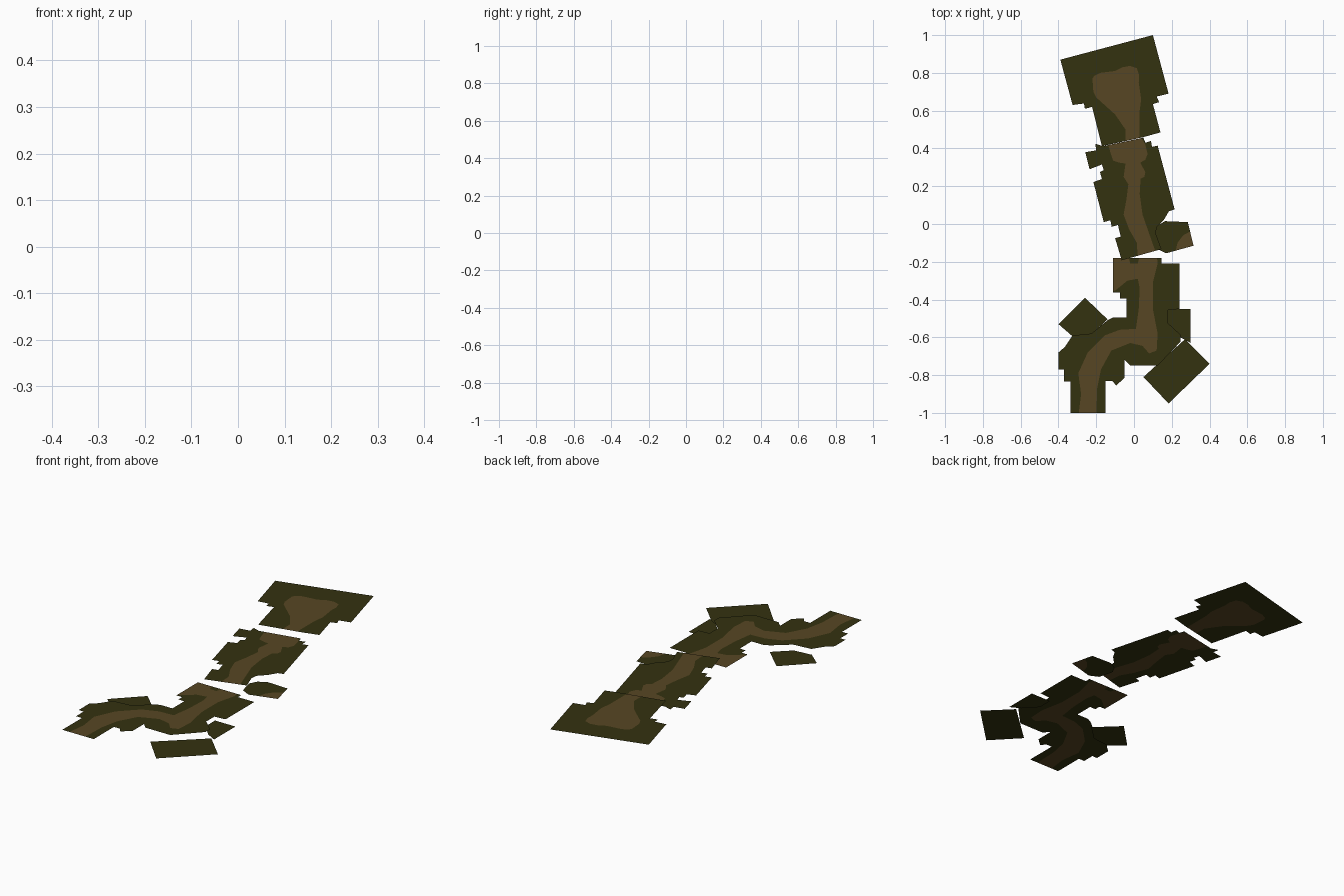
import bpy, bmesh
from mathutils import Vector
from mathutils.geometry import delaunay_2d_cdt


def make_material(name, color):
    m = bpy.data.materials.new(name)
    m.diffuse_color = (*color, 1)
    return m


GRASS = make_material("dark_grass", (0.034, 0.032, 0.005))
DIRT = make_material("brown_dirt", (0.097, 0.062, 0.017))


def inside(p, poly):
    hit = False
    for (x1, y1), (x2, y2) in zip(poly, poly[1:] + poly[:1]):
        if (y1 > p.y) != (y2 > p.y) and p.x < (x2 - x1) * (p.y - y1) / (y2 - y1) + x1:
            hit = not hit
    return hit


def terrace(name, z, outline, dirt=None, hole=None):
    """Flat ground sheet at height z, with the dirt area cut into its faces."""
    pts, edges = [], []
    for loop in (outline, dirt or [], hole or []):
        n, k = len(pts), len(loop)
        pts += [Vector(p) for p in loop]
        edges += [(n + i, n + (i + 1) % k) for i in range(k)]
    vs, _, fs, *_ = delaunay_2d_cdt(pts, edges, [], 0, 1e-5)
    bm = bmesh.new()
    bv = [bm.verts.new((v.x, v.y, z)) for v in vs]
    for f in fs:
        c = sum((vs[i] for i in f), Vector((0, 0))) / len(f)
        if not inside(c, outline):
            continue
        face = bm.faces.new([bv[i] for i in f])
        on_dirt = dirt and inside(c, dirt) and not (hole and inside(c, hole))
        face.material_index = 1 if on_dirt else 0
        face.normal_update()
        if face.normal.z < 0:
            face.normal_flip()
    bmesh.ops.delete(bm, geom=[v for v in bm.verts if not v.link_faces], context='VERTS')
    me = bpy.data.meshes.new(name)
    bm.to_mesh(me)
    bm.free()
    me.materials.append(GRASS)
    me.materials.append(DIRT)
    ob = bpy.data.objects.new(name, me)
    bpy.context.collection.objects.link(ob)


LOW, MID, HIGH, TOP = 0.0, 0.033, 0.066, 0.098

# Top terrace with a wide clearing
terrace("top_terrace", TOP,
    [(-.39, .87), (.10, 1), (.183, .69), (.12, .675), (.133, .645), (.10, .635), (.14, .485),
     (.05, .46), (-.17, .412), (-.222, .62), (-.26, .61), (-.265, .638), (-.325, .63)],
    [(-.22, .77), (-.21, .785), (-.18, .8), (-.1, .81), (-.06, .83), (-.02, .837), (.015, .825),
     (.027, .79), (.025, .75), (.038, .66), (.03, .6), (.03, .44), (-.045, .42), (-.045, .5),
     (-.1, .58), (-.2, .67), (-.215, .7)])

# Middle terrace with a straight path
terrace("middle_terrace", HIGH,
    [(-.2, .39), (-.205, .425), (-.165, .412), (.05, .457), (.06, .43), (.09, .44), (.095, .408),
     (.125, .415), (.215, .077), (.185, .068), (.16, .025), (.12, -.015), (.115, -.05),
     (.145, -.133), (-.065, -.192), (-.1, -.075), (-.07, -.067), (-.085, -.005), (-.118, -.015),
     (-.125, .02), (-.16, .01), (-.215, .222), (-.17, .238), (-.18, .275), (-.16, .285),
     (-.17, .315), (-.235, .29), (-.258, .38)],
    [(-.14, .43), (.03, .47), (.06, .42), (.072, .37), (.06, .34), (.033, .325), (.06, .275),
     (.055, .25), (.035, .24), (.03, .16), (.045, .05), (.08, -.05), (.115, -.15), (.02, -.18),
     (.015, -.1), (-.025, -.03), (-.055, .05), (-.04, .13), (-.03, .21), (-.055, .25),
     (-.045, .32), (-.08, .325), (-.11, .335), (-.125, .38)])

# Side ledge next to the middle terrace
terrace("side_ledge", MID,
    [(.165, .015), (.285, .01), (.315, -.115), (.17, -.155), (.12, -.13), (.1, -.05), (.12, -.01)],
    [(.215, -.17), (.23, -.1), (.26, -.06), (.305, -.035), (.34, -.14)])

# Lower terrace with a winding path
terrace("lower_terrace", MID,
    [(-.11, -.18), (.145, -.18), (.145, -.208), (.242, -.208), (.242, -.45), (.18, -.455),
     (.18, -.525), (.245, -.585), (.245, -.625), (.125, -.75), (-.02, -.75), (-.05, -.72),
     (-.05, -.815), (-.095, -.855), (-.115, -.83), (-.15, -.83), (-.15, -1), (-.335, -1),
     (-.335, -.835), (-.37, -.835), (-.37, -.77), (-.4, -.77), (-.4, -.68), (-.365, -.65),
     (-.325, -.59), (-.225, -.58), (-.14, -.51), (-.11, -.495), (-.04, -.495), (-.04, -.395),
     (-.075, -.395), (-.075, -.362), (-.11, -.362)],
    [(-.13, -.16), (.12, -.16), (.125, -.21), (.1, -.31), (.1, -.45), (.125, -.58), (.12, -.67),
     (.08, -.685), (.045, -.645), (-.02, -.63), (-.12, -.67), (-.175, -.77), (-.195, -.87),
     (-.2, -1.02), (-.295, -1.02), (-.28, -.9), (-.295, -.79), (-.245, -.68), (-.155, -.59),
     (-.075, -.56), (.01, -.555), (.025, -.45), (.03, -.34), (.02, -.29), (-.035, -.3),
     (-.09, -.345), (-.13, -.37)],
    [(-.03, -.165), (-.02, -.21), (.02, -.21), (.03, -.165)])

# Lowest grass ledges around the lower terrace
terrace("left_ledge", LOW,
    [(-.4, -.53), (-.26, -.39), (-.14, -.505), (-.225, -.585), (-.325, -.595)])
terrace("right_ledge", LOW,
    [(.05, -.81), (.183, -.95), (.4, -.74), (.27, -.61)])
terrace("right_step", 0.01,
    [(.18, -.45), (.3, -.45), (.3, -.63), (.245, -.6), (.18, -.53)])
